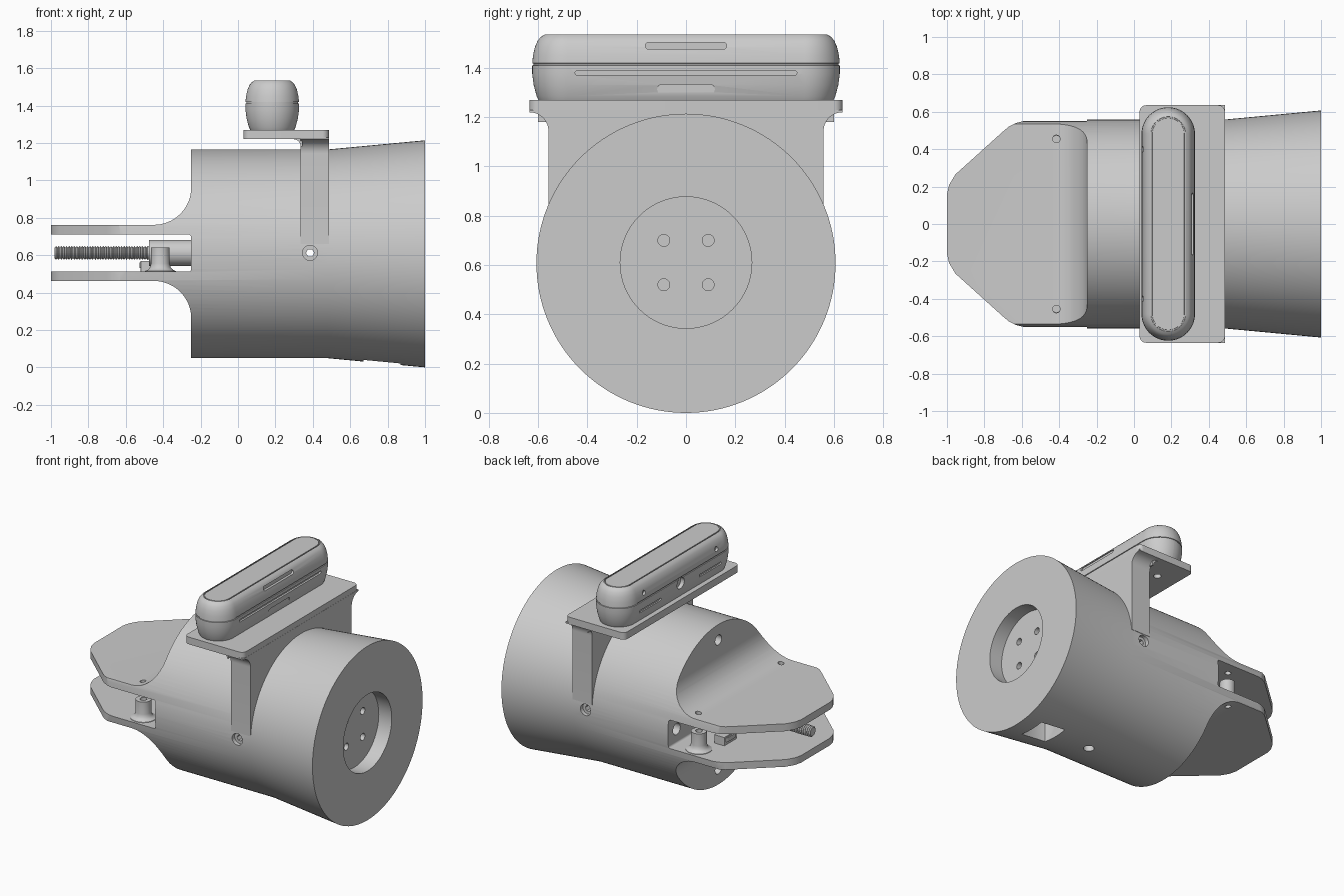
import bpy, bmesh, math
from math import pi, sin, cos

if "Cube" in bpy.data.objects:
    bpy.data.objects.remove(bpy.data.objects["Cube"])

grey = bpy.data.materials.new("plain grey")
grey.use_nodes = True
COLOR = (0.6, 0.6, 0.6, 1)
grey.diffuse_color = COLOR
grey.node_tree.nodes["Principled BSDF"].inputs["Base Color"].default_value = COLOR

AXIS_Z = 0.607   # height of the body axis
R = 0.558        # body radius


def place(axis, t, u, v):
    return {"x": (t, u, v), "y": (u, t, v), "z": (u, v, t)}[axis]


def loft(name, loops):
    """Skin a stack of equal-length loops and cap both ends."""
    bm = bmesh.new()
    rows = [[bm.verts.new(p) for p in loop] for loop in loops]
    n = len(rows[0])
    for a, b in zip(rows, rows[1:]):
        for i in range(n):
            j = (i + 1) % n
            bm.faces.new((a[i], a[j], b[j], b[i]))
    bm.faces.new(rows[0])
    bm.faces.new(rows[-1])
    bmesh.ops.recalc_face_normals(bm, faces=bm.faces)
    me = bpy.data.meshes.new(name)
    bm.to_mesh(me)
    bm.free()
    me.materials.append(grey)
    ob = bpy.data.objects.new(name, me)
    bpy.context.collection.objects.link(ob)
    return ob


def prism(name, pts, axis, lo, hi):
    return loft(name, [[place(axis, t, u, v) for u, v in pts] for t in (lo, hi)])


def arc(u, v, r, a0, a1, n=12):
    return [(u + r * cos(math.radians(a0 + (a1 - a0) * i / n)),
             v + r * sin(math.radians(a0 + (a1 - a0) * i / n))) for i in range(n + 1)]


def circle(u, v, r, n=32):
    return arc(u, v, r, 0, 360, n)[:-1]


def rounded(u, v, hu, hv, r, n=10):
    """Rectangle with rounded corners."""
    r *= 0.999
    pts = []
    for su, sv, a in ((1, 1, 0), (-1, 1, 90), (-1, -1, 180), (1, -1, 270)):
        pts += arc(u + su * (hu - r), v + sv * (hv - r), r, a, a + 90, n)
    return pts


def lathe(name, profile, axis, u, v, n=48):
    return loft(name, [[place(axis, t, a, b) for a, b in circle(u, v, r, n)] for t, r in profile])


def cut(ob, cutters):
    for c in cutters:
        m = ob.modifiers.new("cut", "BOOLEAN")
        m.operation, m.solver, m.object = "DIFFERENCE", "EXACT", c
        bpy.context.view_layer.objects.active = ob
        bpy.ops.object.modifier_apply(modifier=m.name)
        bpy.data.objects.remove(c)


def smooth(ob, angle=30):
    bpy.ops.object.select_all(action="DESELECT")
    ob.select_set(True)
    bpy.context.view_layer.objects.active = ob
    bpy.ops.object.shade_smooth_by_angle(angle=math.radians(angle))


# Body: cylinder with a flared end, carved into two jaw plates at the other
body = lathe("body", [(-1, R), (0.48, R), (1, AXIS_Z)], "x", 0, AXIS_Z, 128)
MID = 0.612
carve = []
for s in (1, -1):
    scoop = [(-1.1, 0.15)] + arc(-0.45, 0.35, 0.2, -90, 0, 16) + [(-0.25, 0.8), (-1.1, 0.8)]
    carve.append(prism("scoop", [(x, MID + s * z) for x, z in scoop], "y", -1, 1))
    corner = [(-1.1, 0.1), (-1.001, 0.1), (-1, 0.16), (-0.988, 0.21), (-0.955, 0.265), (-0.70, 0.495),
              (-0.67, 0.52), (-0.63, 0.54), (-0.57, 0.555), (-0.57, 0.7), (-1.1, 0.7)]
    carve.append(prism("jaw_corner", [(x, s * y) for x, y in corner], "z", 0.3, 0.9))
    carve.append(prism("jaw_hole", circle(-0.415, s * 0.455, 0.02), "z", 0.4, 0.9))
    carve.append(prism("wall_hole", circle(s * 0.46, MID, 0.04), "x", -0.3, -0.15))
    carve.append(prism("end_hole", circle(0, AXIS_Z + s * 0.45, 0.035), "x", -0.3, -0.1))
    carve.append(prism("side_bore", circle(0.385, MID, 0.04), "y", s * 0.53, s * 0.7))
    carve.append(prism("cap_bore", circle(0.385, 0, 0.035), "z", AXIS_Z + s * 0.45, AXIS_Z + s * 0.7))
slot = [(-1.1, 0.512)] + arc(-0.265, 0.527, 0.015, -90, 0, 6) + arc(-0.265, 0.695, 0.015, 0, 90, 6) + [(-1.1, 0.71)]
carve.append(prism("jaw_slot", slot, "y", -1, 1))
carve.append(prism("through_bolt", circle(0.385, MID, 0.022, 6), "y", -1, 1))
carve.append(prism("recess", circle(0, AXIS_Z + 0.003, 0.267, 64), "x", 0.9, 1.1))
for sy in (1, -1):
    for sz in (1, -1):
        carve.append(prism("mount_hole", circle(sy * 0.09, AXIS_Z + 0.003 + sz * 0.09, 0.024), "x", 0.82, 0.95))
carve.append(prism("square_port", rounded(0.77, 0, 0.1, 0.1, 0.004, 2), "z", -0.1, 0.2))
cut(body, carve)
smooth(body)

# Bracket: saddle over the body and the shelf on top
side = [(R, 0.66)] + arc(0.635, 1.143, 0.077, 180, 90)
saddle_profile = side + [(0.635, 1.23), (-0.635, 1.23)] + [(-y, z) for y, z in reversed(side)]
saddle = prism("bracket_saddle", saddle_profile, "x", 0.335, 0.487)
fillet = prism("bracket_fillet", arc(0.295, 1.18, 0.04, 0, 90) + [(0.345, 1.225), (0.345, 1.18)], "y", -0.6, 0.6)
shelf = prism("bracket_shelf", rounded(0.258, 0, 0.228, 0.635, 0.035), "z", 1.22, 1.27)
cut(shelf, [prism("shelf_hole", circle(0.18, s * 0.45, 0.025), "z", 1.1, 1.4) for s in (1, -1)])
for ob in (saddle, fillet, shelf):
    smooth(ob)

# Sensor bar: pill-shaped housing with a seam and a grooved lid
LEVELS = [(1.27, 0.025), (1.285, 0.018), (1.33, 0.006), (1.375, 0), (1.41, 0), (1.411, 0.005),
          (1.418, 0.005), (1.419, 0), (1.45, 0.003), (1.485, 0.011), (1.51, 0.022), (1.525, 0.034),
          (1.535, 0.05), (1.528, 0.051), (1.528, 0.057), (1.535, 0.058)]
CX = 0.183
sensor = loft("sensor_bar", [[(x, y, z) for x, y in rounded(CX, 0, 0.143 - i, 0.624 - i, 0.143 - i, 14)]
                             for z, i in LEVELS])
details = [prism("vent", rounded(0, z, w, h, h), "x", lo, 0.4) for z, w, h, lo in
           ((1.49, 0.165, 0.014, 0.30), (1.38, 0.45, 0.009, 0.312), (1.313, 0.117, 0.02, 0.312))]
details.append(prism("lens", circle(0, 1.375, 0.04), "x", -0.1, 0.07))
for s in (1, -1):
    details.append(prism("small_lens", circle(s * 0.4, 1.46, 0.016), "x", -0.1, 0.06))
    details.append(prism("side_vent", rounded(s * 0.33, 1.345, 0.12, 0.009, 0.009), "x", -0.1, 0.055))
cut(sensor, details)
smooth(sensor)

# Threaded rod and its motor
PITCH = 0.014
thread = []
for k in range(36):
    thread += [(-0.98 + k * PITCH, 0.029), (-0.98 + (k + 0.5) * PITCH, 0.037)]
rod = lathe("threaded_rod", thread + [(-0.46, 0.03)], "x", 0, MID, 24)
motor = lathe("motor", [(-0.475, 0.07), (-0.24, 0.07)], "x", 0, MID)
smooth(motor)

# Flared screw posts and a small switch between the jaws
POST = [(0.505, 0.085), (0.515, 0.083), (0.522, 0.066), (0.535, 0.055), (0.555, 0.05),
        (0.64, 0.05), (0.64, 0.022), (0.6, 0.022)]
for name, s in (("left_post", 1), ("right_post", -1)):
    smooth(lathe(name, POST, "z", -0.415, s * 0.45))
prism("switch_box", rounded(-0.48, 0.25, 0.04, 0.07, 0.005, 2), "z", 0.505, 0.57)
prism("switch_lever", rounded(-0.515, 0.25, 0.012, 0.05, 0.01, 4), "z", 0.53, 0.56)
